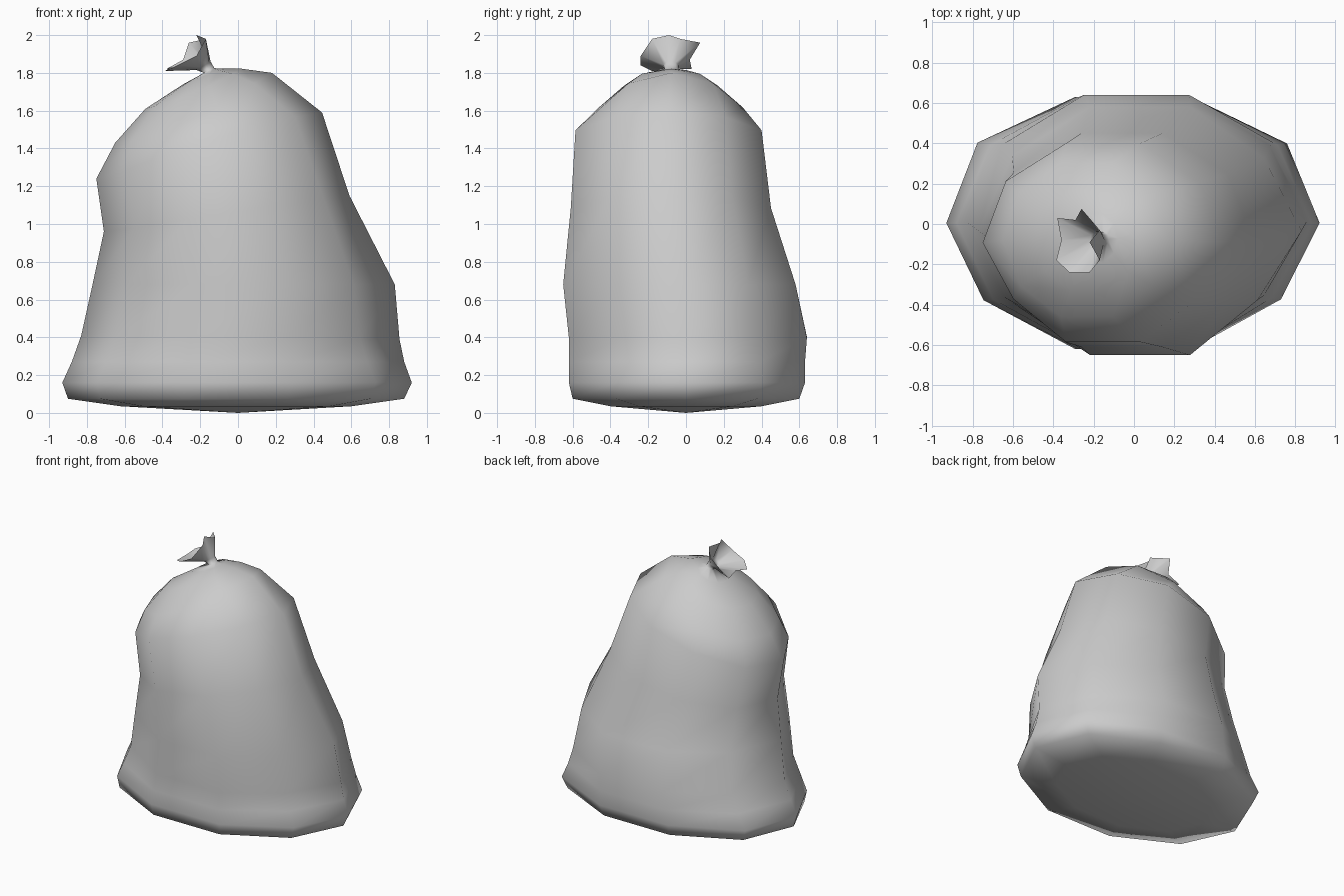
import bpy, bmesh, math

SIDES = 10
bm = bmesh.new()


def ring(left, right, y_min, y_max, dip=0.0, pinch=(1, 1, 1, 1)):
    """Ten-sided ring tilted between its left (x, z) and right (x, z) points.
    dip lowers front and back; pinch scales the back-right, back-left,
    front-left and front-right corners."""
    cx, rx = (left[0] + right[0]) / 2, (right[0] - left[0]) / 2
    cz, rz = (left[1] + right[1]) / 2, (right[1] - left[1]) / 2
    cy, ry = (y_min + y_max) / 2, (y_max - y_min) / 2 / math.sin(math.radians(72))
    corner = dict(zip((1, 4, 6, 9), pinch))
    verts = []
    for i in range(SIDES):
        a = 2 * math.pi * i / SIDES
        k = corner.get(i, 1)
        verts.append(bm.verts.new((cx + k * rx * math.cos(a), cy + k * ry * math.sin(a),
                                   cz + rz * math.cos(a) - dip * math.sin(a) ** 2)))
    return verts


def bridge(a, b):
    for i in range(SIDES):
        j = (i + 1) % SIDES
        bm.faces.new((a[i], a[j], b[j], b[i]))


# Bag profile from bottom to tied neck: left (x, z), right (x, z), y range
profile = [
    ((-0.62, 0.035), (0.60, 0.035), -0.40, 0.40),
    ((-0.90, 0.075), (0.88, 0.075), -0.60, 0.60, 0, (1.02, 1.02, 1, 0.99)),
    ((-0.93, 0.16), (0.92, 0.16), -0.62, 0.63, 0, (1.02, 1.03, 0.99, 0.98)),
    ((-0.88, 0.27), (0.88, 0.27), -0.62, 0.63, 0, (1, 1, 0.98, 0.96)),
    ((-0.83, 0.41), (0.855, 0.39), -0.62, 0.64, 0, (0.97, 0.98, 0.96, 0.93)),
    ((-0.77, 0.68), (0.83, 0.68), -0.65, 0.58, 0, (0.95, 0.98, 0.95, 0.90)),
    ((-0.71, 0.96), (0.59, 1.15), -0.61, 0.45, 0, (1, 1.02, 0.93, 0.98)),
    ((-0.75, 1.24), (0.445, 1.59), -0.585, 0.40, -0.03, (0.98, 1, 0.92, 0.94)),
    ((-0.65, 1.43), (0.18, 1.80), -0.46, 0.30, 0.06, (0.96, 1, 0.97, 0.96)),
    ((-0.49, 1.61), (0.02, 1.822), -0.33, 0.17, 0.02),
    ((-0.29, 1.74), (-0.08, 1.822), -0.19, 0.05),
    ((-0.18, 1.80), (-0.125, 1.825), -0.11, -0.04),
    ((-0.22, 1.815), (-0.145, 1.86), -0.12, -0.04),
]
rings = [ring(*p) for p in profile]

# Flared ragged mouth above the tie
mouth = [(-0.22, -0.09, 2.0), (-0.17, -0.03, 1.98), (-0.26, 0.075, 1.96),
         (-0.29, 0.02, 1.87), (-0.38, 0.03, 1.82), (-0.36, -0.08, 1.83),
         (-0.385, -0.18, 1.81), (-0.32, -0.24, 1.84), (-0.22, -0.24, 1.89),
         (-0.17, -0.18, 1.98)]
rings.append([bm.verts.new(p) for p in mouth])
for low, high in zip(rings, rings[1:]):
    bridge(low, high)

# Slightly bulging base
base = bm.verts.new((0, 0, 0))
for i in range(SIDES):
    bm.faces.new((base, rings[0][(i + 1) % SIDES], rings[0][i]))

mesh = bpy.data.meshes.new("tied_bag")
bm.to_mesh(mesh)
bm.free()
mesh.shade_smooth()
bag = bpy.data.objects.new("tied_bag", mesh)
bpy.context.collection.objects.link(bag)
